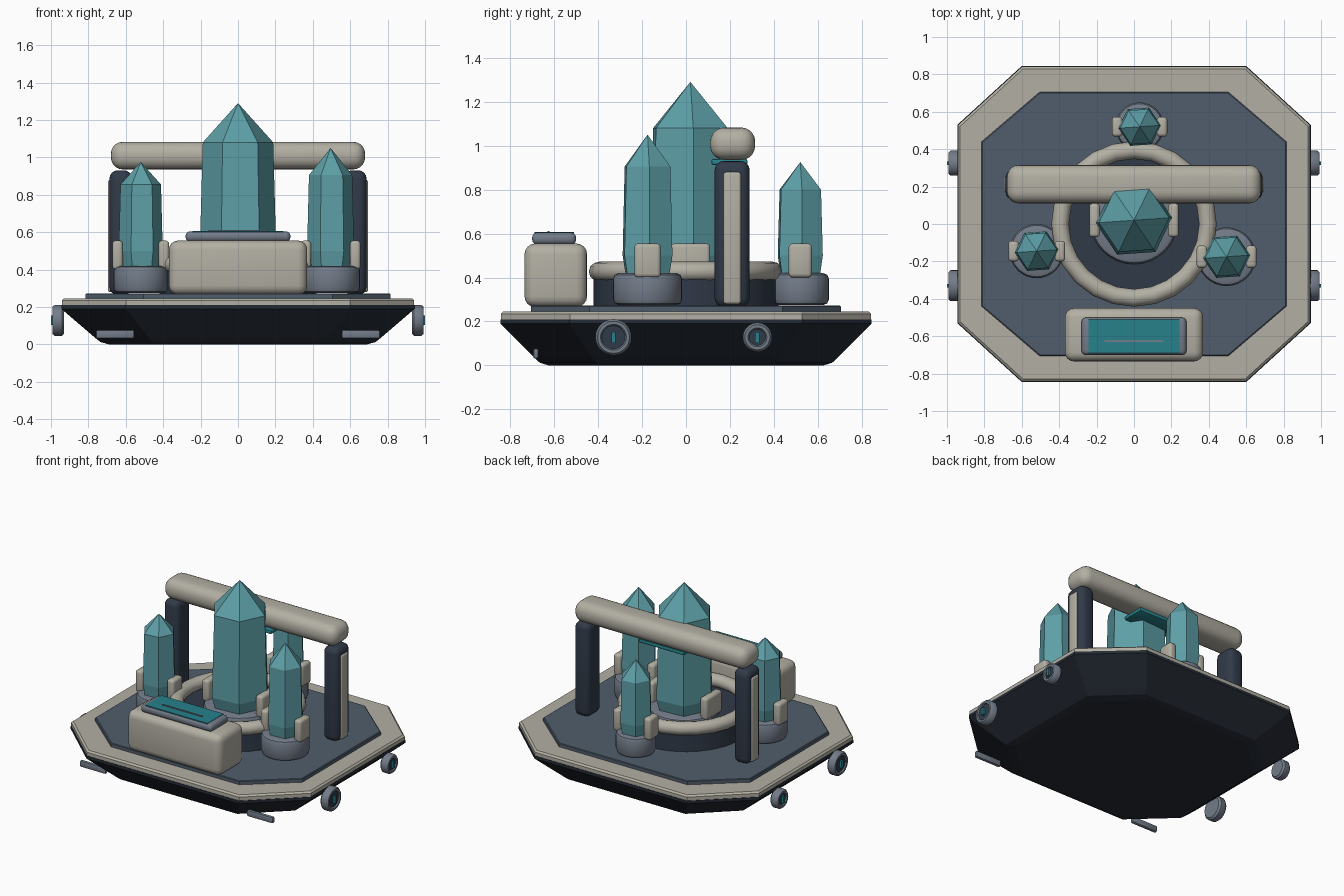
import bpy, bmesh, math
from mathutils import Matrix, Vector

if "Cube" in bpy.data.objects:
    bpy.data.objects.remove(bpy.data.objects["Cube"])


def material(name, r, g, b):
    m = bpy.data.materials.new(name)
    m.diffuse_color = (r, g, b, 1)
    m.use_nodes = True
    m.node_tree.nodes["Principled BSDF"].inputs["Base Color"].default_value = m.diffuse_color
    return m


DARK = material("dark_hull", 0.018, 0.024, 0.035)
NAVY = material("navy_post", 0.03, 0.042, 0.065)
DECK = material("slate_deck", 0.08, 0.11, 0.15)
CREAM = material("warm_shell", 0.45, 0.43, 0.37)
METAL = material("grey_metal", 0.17, 0.2, 0.25)
CRYSTAL = material("crystal", 0.11, 0.35, 0.39)
GLOW = material("teal_panel", 0.02, 0.22, 0.26)


def finish(name, bm, mat, smooth=True):
    bmesh.ops.recalc_face_normals(bm, faces=bm.faces)
    me = bpy.data.meshes.new(name)
    bm.to_mesh(me)
    bm.free()
    me.materials.append(mat)
    ob = bpy.data.objects.new(name, me)
    bpy.context.collection.objects.link(ob)
    if smooth:
        me.shade_smooth()
        me.set_sharp_from_angle(angle=math.radians(40))
    return ob


def box(name, lo, hi, mat, bevel=0.0, seg=3):
    bm = bmesh.new()
    lo, hi = Vector(lo), Vector(hi)
    bmesh.ops.create_cube(bm, size=1, matrix=Matrix.Translation((lo + hi) / 2)
                          @ Matrix.Diagonal((hi - lo).to_4d()))
    if bevel:
        bmesh.ops.bevel(bm, geom=bm.edges[:], offset=bevel, segments=seg,
                        profile=0.5, affect='EDGES', clamp_overlap=True)
    return finish(name, bm, mat)


def loft(name, rings, mat, smooth=False):
    # rings of equal point counts, bridged and capped; a single point makes a tip
    bm = bmesh.new()
    loops = [[bm.verts.new(p) for p in r] for r in rings]
    bm.faces.new(loops[0])
    for a, b in zip(loops, loops[1:]):
        n = len(a)
        for i in range(n):
            j = (i + 1) % n
            bm.faces.new((a[i], a[j], b[0]) if len(b) == 1 else (a[i], a[j], b[j], b[i]))
    if len(loops[-1]) > 1:
        bm.faces.new(loops[-1])
    return finish(name, bm, mat, smooth)


def disc(name, center, profile, mat, axis='Z', n=32, side=1):
    # profile: (radius, height) pairs
    def pt(r, h, t):
        c, s = r * math.cos(t), r * math.sin(t)
        off = (c, s, h) if axis == 'Z' else (h * side, c, s)
        return Vector(center) + Vector(off)
    rings = [[pt(r, h, 2 * math.pi * i / n) for i in range(n)] for r, h in profile]
    return loft(name, rings, mat, True)


def octagon(x, y, cx, cy, z):
    return [(x, -cy, z), (x, cy, z), (cx, y, z), (-cx, y, z),
            (-x, cy, z), (-x, -cy, z), (-cx, -y, z), (cx, -y, z)]


def pillow(r, z0, z1, b):
    return [(r - b, z0), (r - .3 * b, z0 + .3 * b), (r, z0 + b),
            (r, z1 - b), (r - .3 * b, z1 - .3 * b), (r - b, z1)]


# Hull, rim and deck
loft("hull", [octagon(.69, .625, .42, .37, 0), octagon(.735, .665, .46, .41, .012),
              octagon(.77, .695, .48, .43, .04), octagon(.945, .845, .6, .53, .19),
              octagon(.945, .845, .6, .53, .21)], DARK)
loft("rim", [octagon(.93, .83, .59, .52, .2), octagon(.942, .842, .598, .528, .208),
             octagon(.942, .842, .598, .528, .235), octagon(.93, .83, .592, .522, .246)], CREAM)
loft("deck", [octagon(.815, .705, .505, .44, .24), octagon(.815, .705, .505, .44, .268),
              octagon(.81, .70, .502, .437, .272)], DECK)

# Central pedestal with ring
disc("pedestal", (0, 0, 0), [(.42, .26), (.42, .39)], NAVY, n=40)
bm = bmesh.new()
N, M = 24, 12
grid = [[bm.verts.new(((.395 + .047 * math.cos(v)) * math.cos(u),
                       (.395 + .047 * math.cos(v)) * math.sin(u), .427 + .045 * math.sin(v)))
         for v in (2 * math.pi * k / M for k in range(M))]
        for u in (2 * math.pi * k / N for k in range(N))]
for i in range(N):
    for k in range(M):
        bm.faces.new((grid[i][k], grid[(i + 1) % N][k],
                      grid[(i + 1) % N][(k + 1) % M], grid[i][(k + 1) % M]))
finish("pedestal_ring", bm, CREAM)

# Crystals with sockets and paired clamps:
# name, x, y, radius, shoulder z, tip z, socket radius, socket bottom, clamp half depth
for name, x, y, r, zs, zt, sr, sb, cd in (
        ("main", 0, .02, .205, 1.08, 1.29, .235, .36, .09),
        ("left", -.52, -.145, .118, .855, .975, .145, .275, .055),
        ("right", .495, -.175, .126, .905, 1.05, .157, .275, .06),
        ("back", .03, .52, .114, .80, .925, .13, .275, .053)):
    def hexa(rad, z):
        return [(x + rad * math.cos(math.radians(60 * i + 4)),
                 y + rad * math.sin(math.radians(60 * i + 4)), z) for i in range(6)]
    loft(name + "_crystal", [hexa(r * .82, .37), hexa(r, .5), hexa(r * .92, zs),
                             [(x, y, zt)]], CRYSTAL)
    disc(name + "_socket", (x, y, 0), pillow(sr, sb, .42, .025), METAL)
    gap = r + .006
    for s in (-1, 1):
        cx = x + s * gap
        box(name + "_clamp", (cx - .028, y - cd, .4), (cx + .028, y + cd, .555), CREAM, .018)

# Gantry: posts, strips, beam and under-beam light
for s in (-1, 1):
    box("gantry_post", (s * .627 - .06, .13, .265), (s * .627 + .06, .29, .93), NAVY, .042, 4)
    box("post_strip", (s * .682 - .014, .17, .28), (s * .682 + .014, .25, .88), CREAM, .012)
box("gantry_beam", (-.68, .11, .935), (.68, .315, 1.083), CREAM, .065, 5)
box("beam_light", (-.18, .115, .912), (.18, .28, .94), GLOW, .01, 2)

# Front console
box("console", (-.37, -.735, .265), (.37, -.45, .555), CREAM, .05, 4)
box("screen_bezel", (-.28, -.7, .55), (.28, -.5, .604), METAL, .022)
box("screen", (-.243, -.69, .59), (.243, -.51, .607), GLOW)
box("screen_line", (-.158, -.63, .6), (.158, -.62, .612), METAL)

# Side thrusters and front vents
for s in (-1, 1):
    for y, r in ((-.33, .083), (.325, .067)):
        c = (0, y, .128)
        disc("thruster", c, [(r - .012, .93), (r, .942), (r, .98), (r - .01, .992),
                             (r - .024, .992), (r - .03, .982)], METAL, 'X', 28, s)
        disc("thruster_core", c, [(r - .03, .97), (r - .03, .985)], NAVY, 'X', 28, s)
        box("thruster_slot", (s * .989 - .011, y - .01, .103),
            (s * .989 + .011, y + .01, .153), GLOW)
    box("front_vent", (s * .657 - .102, -.695, .032), (s * .657 + .102, -.67, .076), METAL, .008, 2)
